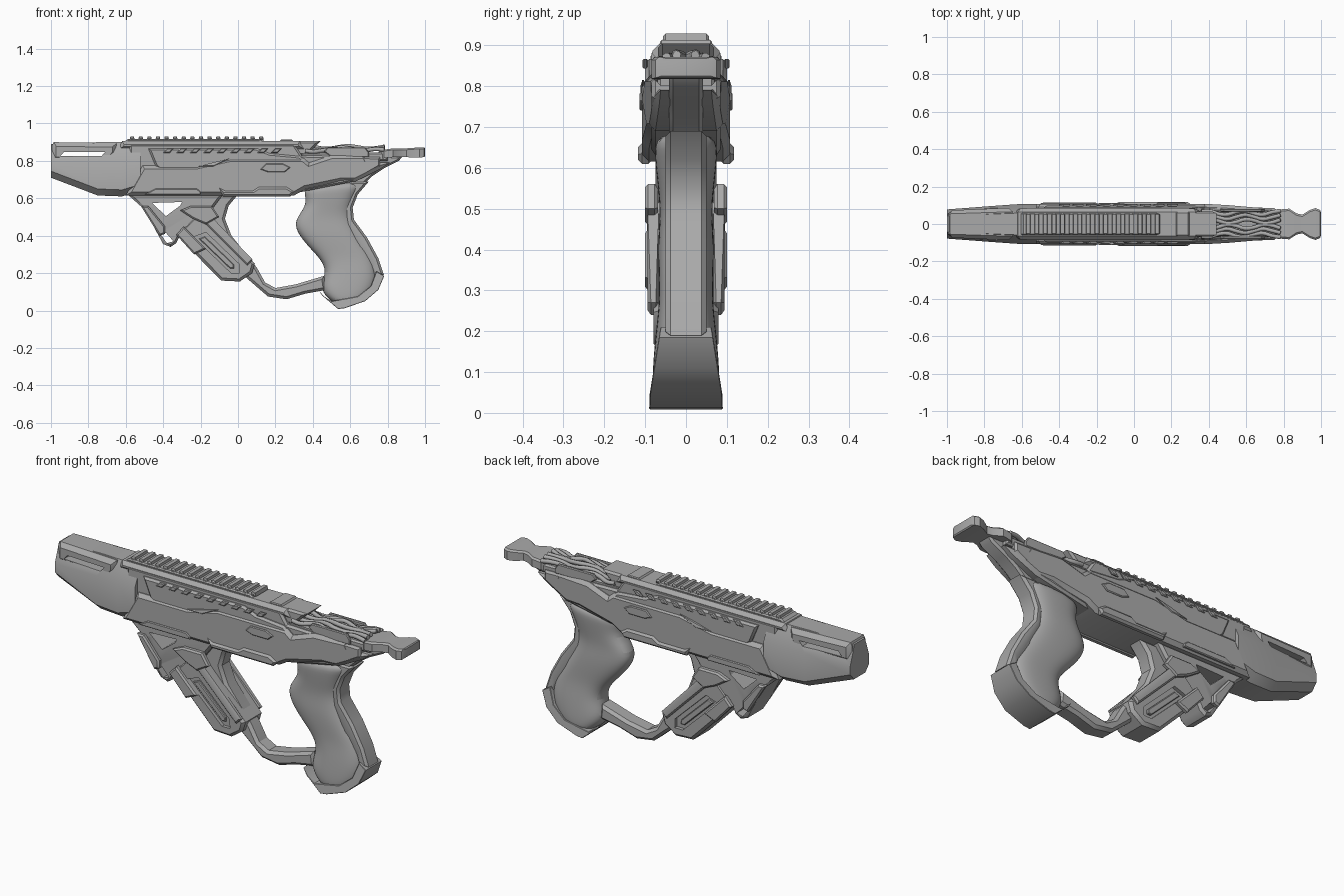
import bpy, bmesh, math
from mathutils import Vector

old = bpy.data.objects.get("Cube")
if old:
    bpy.data.objects.remove(old)

grey = bpy.data.materials.new("plain grey")
grey.use_nodes = True
grey.diffuse_color = (0.4, 0.4, 0.4, 1)
grey.node_tree.nodes["Principled BSDF"].inputs["Base Color"].default_value = (0.4, 0.4, 0.4, 1)
parts = []


def finish(name, bm):
    bmesh.ops.recalc_face_normals(bm, faces=bm.faces)
    me = bpy.data.meshes.new(name)
    bm.to_mesh(me)
    bm.free()
    me.materials.append(grey)
    ob = bpy.data.objects.new(name, me)
    bpy.context.collection.objects.link(ob)
    parts.append(ob)
    return ob


def prism(name, profile, half, chamfer=0.0, width=None, y=0.0):
    """Side profile (x, z) extruded across y, with chamfered rims and optional taper."""
    bm = bmesh.new()
    face = bm.faces.new([bm.verts.new((x, -half, z)) for x, z in profile])
    ext = bmesh.ops.extrude_face_region(bm, geom=[face], use_keep_orig=True)["geom"]
    for v in ext:
        if isinstance(v, bmesh.types.BMVert):
            v.co.y = half
    if chamfer:
        rims = [e for e in bm.edges if abs(e.verts[0].co.y - e.verts[1].co.y) < 1e-6]
        bmesh.ops.bevel(bm, geom=rims, offset=chamfer, segments=1, affect='EDGES', clamp_overlap=True)
    for v in bm.verts:
        v.co.y = v.co.y * (width(v.co.x, v.co.z) if width else 1) + y
    return finish(name, bm)


def side_plates(name, profile, y, half=0.006, chamfer=0.004):
    ob = prism(name, profile, half, chamfer, y=y)
    mod = ob.modifiers.new("Mirror", 'MIRROR')
    mod.use_axis = (False, True, False)
    mod.mirror_object = pivot
    return ob


def loft(name, rings):
    bm = bmesh.new()
    loops = [[bm.verts.new(p) for p in ring] for ring in rings]
    n = len(loops[0])
    for a, b in zip(loops, loops[1:]):
        for i in range(n):
            bm.faces.new((a[i], a[(i + 1) % n], b[(i + 1) % n], b[i]))
    bm.faces.new(loops[0])
    bm.faces.new(loops[-1])
    return finish(name, bm)


def cut(target, cutter):
    parts.remove(cutter)
    cutter.hide_render = True
    cutter.hide_set(True)
    cutter.display_type = 'WIRE'
    mod = target.modifiers.new("Cut", 'BOOLEAN')
    mod.operation = 'DIFFERENCE'
    mod.solver = 'EXACT'
    mod.object = cutter


pivot = bpy.data.objects.new("mirror_pivot", None)
bpy.context.collection.objects.link(pivot)
pivot.hide_render = True

# Barrel shroud with a through slot on raised cheeks
def barrel_ring(x, zb, zt, w):
    half = [(0.6 * w, zb), (w, zb + 0.035), (w, zt - 0.1), (0.55 * w, zt)]
    return [(x, y, z) for y, z in half] + [(x, -y, z) for y, z in reversed(half)]


shroud = loft("barrel_shroud", [barrel_ring(*s) for s in (
    (-1, .71, .89, .078), (-.75, .615, .9, .097), (-.62, .61, .9, .106), (-.52, .64, .9, .106))])
narrow = lambda x, z: 0.82 + 0.5 * (x + 1)
cheek = prism("barrel_cheeks", [(-.995, .8), (-.68, .8), (-.65, .84), (-.65, .895), (-.985, .9), (-.995, .88)],
              .088, .022, narrow)
slot = [(-.95, .825), (-.73, .825), (-.71, .848), (-.93, .848)]
for ob in (shroud, cheek):
    cut(ob, prism("slot_cutter", slot, .2))

# Receiver: core, lower shell and upper shell
prism("receiver_core", [(-.58, .63), (.32, .63), (.62, .69), (.76, .77), (.76, .82), (.34, .83),
                        (.3, .89), (-.58, .89)], .085, .01)
tail = lambda x, z: 1 - 0.8 * max(0, x - .42)
prism("lower_shell", [(-.6, .615), (-.51, .775), (-.22, .775), (-.04, .815), (.35, .815), (.38, .79), (.5, .83),
                      (.68, .83), (.7, .795), (.81, .79), (.76, .755), (.63, .69), (.55, .69), (.36, .65),
                      (.3, .615)], .108, .018, tail)
prism("upper_shell", [(-.44, .77), (-.48, .867), (.1, .867), (.17, .84), (.33, .825), (.37, .79), (.37, .74), (-.4, .74)],
      .1, .01)
prism("upper_shoulder", [(-.64, .86), (-.62, .905), (.33, .905), (.36, .86)], .082, .018)

# Slanted side vents
for i in range(9):
    x = -.4 + i * .072
    side_plates("side_vent", [(x, .843), (x + .035, .843), (x + .058, .867), (x + .023, .867)], .1, .007)

# Side panels and hatch
side_plates("side_hatch", [(.12, .755), (.15, .785), (.24, .785), (.28, .765), (.25, .74), (.16, .74)], .108)
side_plates("side_chevron", [(-.22, .77), (-.13, .77), (-.04, .815), (-.12, .795)], .105)
side_plates("side_strip", [(-.44, .652), (-.22, .652), (-.2, .635), (-.2, .62), (-.5, .62)], .106, .008)
side_plates("side_pod", [(-.1, .655), (-.07, .64), (.08, .64), (.11, .66), (.26, .66), (.3, .635),
                         (.28, .61), (-.08, .61)], .1, .018, .01)

# Top rail with cross teeth
prism("top_rail", [(-.61, .9), (-.59, .917), (.11, .917), (.14, .9)], .06, .006)
for i in range(16):
    x = -.58 + i * .046
    prism("rail_tooth", [(x, .91), (x + .004, .929), (x + .024, .929), (x + .028, .91)], .056, .006)
prism("rear_deck", [(.12, .87), (.12, .905), (.44, .905), (.4, .865), (.36, .83), (.3, .83)], .068, .01)
prism("deck_step", [(.22, .9), (.23, .913), (.29, .913), (.3, .9)], .064, .004)

# Wavy cables over the tail
prism("cable_bed", [(.34, .8), (.34, .845), (.8, .845), (.8, .8)], .07, .008)
for side in (-1, 1):
    for k, base in enumerate((.014, .037, .06)):
        cu = bpy.data.curves.new("tail_cable", 'CURVE')
        cu.dimensions = '3D'
        cu.bevel_depth = .011
        cu.bevel_resolution = 2
        cu.resolution_u = 4
        cu.use_fill_caps = True
        sp = cu.splines.new('BEZIER')
        sp.bezier_points.add(9)
        for j, p in enumerate(sp.bezier_points):
            wave = .011 * math.sin(j * 1.5 + k * .4)
            p.co = (.36 + j * .047, side * (base + wave), .872 - .008 * k + .007 * math.cos(j * 1.3 + k))
            p.handle_left_type = p.handle_right_type = 'AUTO'
        cu.materials.append(grey)
        ob = bpy.data.objects.new("tail_cable", cu)
        bpy.context.collection.objects.link(ob)
side_plates("cable_guard", [(.46, .85), (.48, .872), (.68, .872), (.7, .845), (.7, .82), (.5, .82)], .073, .008)

# Rear pull handle, waisted in plan
def handle_ring(x, w, zb, zt):
    return [(x, -w, zb), (x, -w, zt - .008), (x, -w + .01, zt), (x, w - .01, zt), (x, w, zt - .008), (x, w, zb)]


loft("rear_handle", [handle_ring(*s) for s in (
    (.75, .05, .8, .85), (.78, .078, .815, .86), (.83, .082, .82, .867), (.87, .056, .82, .867), (.9, .05, .82, .867),
    (.94, .075, .818, .87), (.97, .085, .818, .872), (.995, .075, .82, .872), (1, .06, .825, .868))])
prism("rear_strut", [(.6, .66), (.66, .665), (.72, .72), (.78, .76), (.86, .8), (.88, .825), (.7, .83), (.6, .74)],
      .042, .01)

# Hand grip: rounded cross-sections swept down the palm
def grip_ring(front, back, w):
    a, b = Vector((front[0], 0, front[1])), Vector((back[0], 0, back[1]))
    pts = []
    for i in range(16):
        t = math.tau * (i + .5) / 16
        c, s = math.cos(t), math.sin(t)
        c, s = math.copysign(abs(c) ** .7, c), math.copysign(abs(s) ** .75, s)
        p = (a + b) / 2 + (b - a) / 2 * c
        p.y = w * s
        pts.append(p)
    return pts


grip = loft("hand_grip", [grip_ring(*s) for s in (
    ((.35, .67), (.68, .7), .078), ((.355, .62), (.64, .63), .078), ((.365, .56), (.61, .56), .07),
    ((.3, .485), (.605, .5), .064), ((.31, .42), (.64, .42), .07), ((.375, .34), (.69, .34), .068),
    ((.44, .275), (.73, .275), .066), ((.472, .21), (.75, .19), .075), ((.437, .125), (.74, .12), .082),
    ((.47, .07), (.7, .065), .084), ((.53, .025), (.62, .035), .078))])
sub = grip.modifiers.new("Smooth", 'SUBSURF')
sub.levels = sub.render_levels = 2

prism("grip_backstrap", [(.78, .19), (.75, .28), (.69, .39), (.62, .485), (.613, .55), (.64, .62), (.7, .69), (.6, .69),
                         (.57, .55), (.58, .46), (.65, .34), (.71, .24), (.73, .18)], .05, .012)
flare = lambda x, z: 1 - 1.8 * max(0, z - .04)
prism("grip_base", [(.535, .008), (.57, .012), (.68, .05), (.75, .11), (.782, .185), (.74, .21), (.71, .13), (.64, .075),
                    (.5, .05), (.46, .075), (.43, .11), (.45, .08)], .09, .008, flare)

# Trigger guard
prism("trigger_guard", [(0, .62), (-.05, .56), (-.07, .49), (-.035, .4), (.1, .23), (.145, .15), (.2, .12), (.31, .14),
                        (.46, .185), (.47, .11), (.36, .09), (.26, .06), (.16, .075), (.05, .17), (-.18, .44),
                        (-.22, .62)], .045, .014)

# Front bracket with its openings
bracket = prism("front_bracket", [(-.59, .62), (-.5, .54), (-.43, .41), (-.4, .355), (-.36, .34), (-.33, .36),
                                  (-.3, .42), (-.17, .5), (-.08, .62)], .075, .012)
cut(bracket, prism("bracket_cutter", [(-.46, .575), (-.3, .58), (-.31, .56), (-.385, .505)], .2))
cut(bracket, prism("loop_cutter", [(-.415, .41), (-.385, .415), (-.345, .37), (-.38, .36)], .2))
side_plates("bracket_rib", [(-.52, .56), (-.48, .56), (-.39, .45), (-.39, .41), (-.42, .4)], .08, .016, .008)
side_plates("bracket_cap", [(-.31, .535), (-.25, .56), (-.14, .56), (-.1, .5), (-.17, .46), (-.24, .49)], .085, .016, .008)

# Angled magazine with recessed side windows
mag = prism("magazine", [(-.33, .405), (-.19, .55), (.09, .25), (.075, .2), (.01, .155), (-.09, .16)], .08, .014)


def lozenge(c, length, r):
    u, v = Vector((.72, -.69)), Vector((.69, .72))
    c = Vector(c)
    return [c + u * a + v * b for a, b in ((-length, -r), (-length + r, r), (length, r), (length + r, 0),
                                           (length, -r))]


for side in (-1, 1):
    cut(mag, prism("window_cutter", lozenge((-.115, .32), .14, .032), .02, y=side * .082))
side_plates("window_bar", lozenge((-.115, .315), .115, .015), .066, .008)
side_plates("magazine_collar", [(-.33, .405), (-.29, .45), (-.17, .33), (-.235, .3)], .085, .016, .008)
side_plates("magazine_upper_rib", [(-.19, .55), (-.15, .51), (.08, .27), (.05, .24), (-.22, .51)], .08, .014, .008)

# Shading
bpy.ops.object.select_all(action='DESELECT')
for ob in parts:
    ob.select_set(True)
bpy.context.view_layer.objects.active = parts[0]
bpy.ops.object.shade_smooth_by_angle(angle=math.radians(32))
